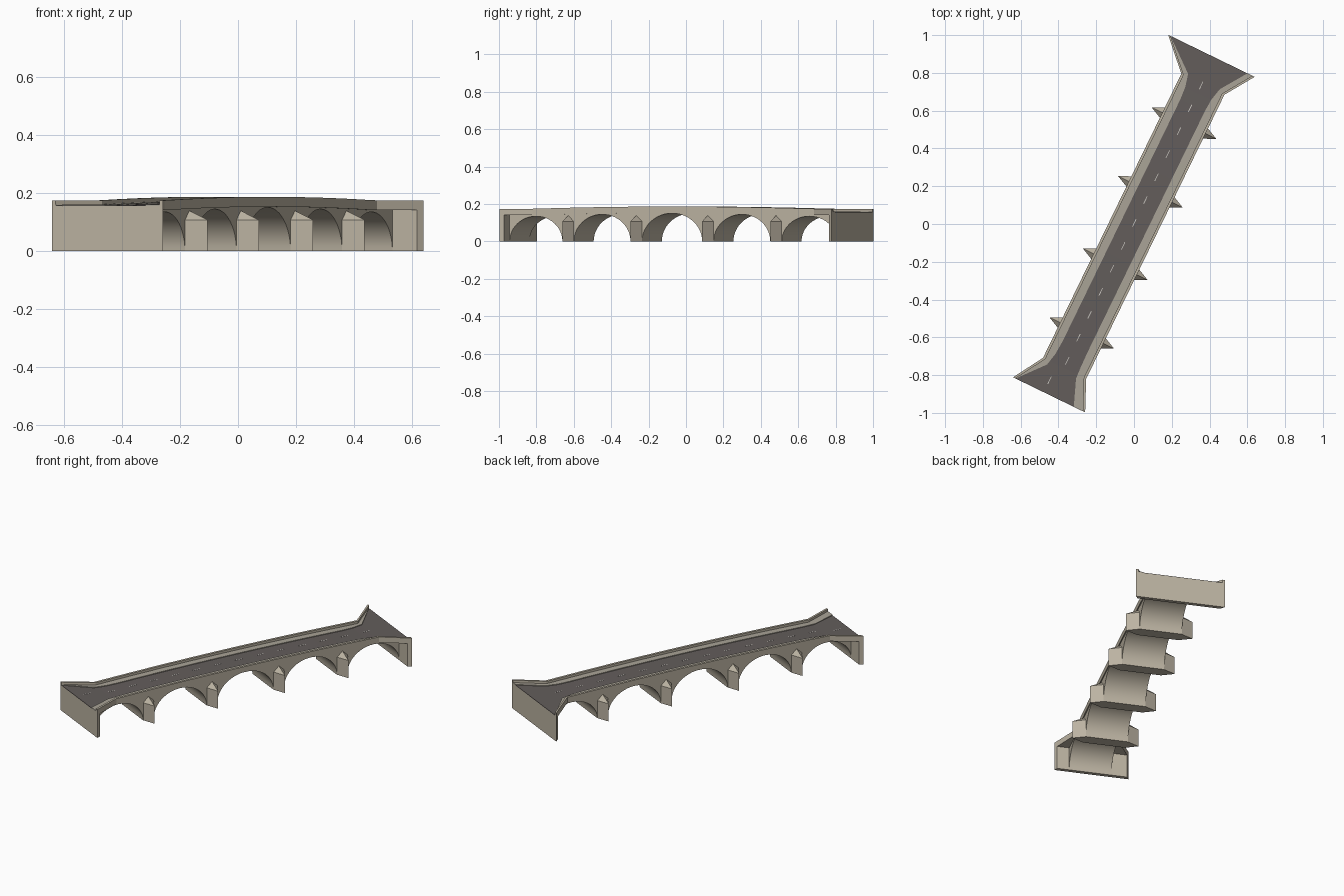
import bpy, bmesh, math
from mathutils import Matrix

if "Cube" in bpy.data.objects:
    bpy.data.objects.remove(bpy.data.objects["Cube"])

# Local frame: s runs along the bridge, t runs across it; rotated into place
ROT = Matrix.Rotation(math.radians(-25.95), 4, 'Z')
S0, S1 = -1.01, 0.98          # ends of the deck
F0, F1 = -0.848, 0.825        # where the flared approaches begin
MID = -0.018
T0 = 0.004                    # across-centre


def mat(name, col):
    m = bpy.data.materials.new(name)
    m.diffuse_color = (*col, 1)
    m.use_nodes = True
    m.node_tree.nodes["Principled BSDF"].inputs["Base Color"].default_value = m.diffuse_color
    return m


STONE = mat("stone", (0.50, 0.45, 0.36))
PAVING = mat("paving", (0.40, 0.37, 0.31))
ASPHALT = mat("asphalt", (0.125, 0.11, 0.105))
PAINT = mat("paint", (0.6, 0.58, 0.54))


def finish(name, bm, material, smooth=False):
    bmesh.ops.recalc_face_normals(bm, faces=bm.faces)
    bm.transform(ROT)
    me = bpy.data.meshes.new(name)
    bm.to_mesh(me)
    bm.free()
    me.materials.append(material)
    ob = bpy.data.objects.new(name, me)
    bpy.context.collection.objects.link(ob)
    if smooth:
        bpy.context.view_layer.objects.active = ob
        ob.select_set(True)
        bpy.ops.object.shade_smooth_by_angle(angle=math.radians(30))
        ob.select_set(False)
    return ob


def loft(name, sections, material, smooth=False):
    """Skin a list of (s, [(t, z), ...]) closed sections."""
    bm = bmesh.new()
    rings = [[bm.verts.new((t, s, z)) for t, z in pts] for s, pts in sections]
    n = len(rings[0])
    for a, b in zip(rings, rings[1:]):
        for i in range(n):
            j = (i + 1) % n
            bm.faces.new((a[i], a[j], b[j], b[i]))
    bm.faces.new(rings[0])
    bm.faces.new(rings[-1])
    return finish(name, bm, material, smooth)


def lerp_table(s, table):
    for (a, va), (b, vb) in zip(table, table[1:]):
        if s <= b:
            k = max(0, (s - a) / (b - a))
            return va + (vb - va) * k
    return table[-1][1]


def road_z(s):
    k = min(1, abs(s - MID) / 0.82)
    return 0.157 + 0.012 * (1 - k * k)


# Plan outlines: outer edge and kerb line on each side
HALF = 0.127
OUTER = {-1: [(S0, -0.221), (F0, T0 - HALF), (F1, T0 - HALF), (S1, -0.276)],
         1: [(S0, 0.204), (F0, T0 + HALF), (F1, T0 + HALF), (S1, 0.234)]}
KERB = {-1: [(S0, -0.206), (-0.87, -0.088), (-0.80, -0.073), (-0.72, -0.068),
             (0.70, -0.068), (0.77, -0.073), (0.84, -0.09), (S1, -0.262)],
        1: [(S0, 0.137), (-0.87, 0.082), (-0.80, 0.078), (-0.72, 0.076),
            (0.70, 0.076), (0.77, 0.08), (0.84, 0.096), (S1, 0.191)]}
PARAPET = 0.014

stations = [S0, -0.93, -0.87, F0, -0.80, -0.72] \
    + [-0.6 + 0.1 * i for i in range(13)] + [0.70, 0.77, F1, 0.84, 0.90, S1]


def box(a, b, lo, hi):
    return [(a, lo), (b, lo), (b, hi), (a, hi)]


# Deck slab and road surface
loft("deck_slab", [(s, box(lerp_table(s, OUTER[-1]), lerp_table(s, OUTER[1]),
                           road_z(s) - 0.016, road_z(s) - 0.002)) for s in stations], STONE)
loft("road", [(s, box(lerp_table(s, KERB[-1]), lerp_table(s, KERB[1]),
                      road_z(s) - 0.003, road_z(s))) for s in stations], ASPHALT)

# Walkways and parapets on both sides
for side, label in ((-1, "left"), (1, "right")):
    walk, para = [], []
    for s in stations:
        o, k, z = lerp_table(s, OUTER[side]), lerp_table(s, KERB[side]), road_z(s)
        inner = o - side * PARAPET
        walk.append((s, box(k, inner, z - 0.003, z + 0.004)))
        para.append((s, box(inner, o, z - 0.003, z + 0.018)))
    loft(label + "_walkway", walk, PAVING)
    loft(label + "_parapet", para, STONE)

# Arched body: piers and elliptical barrel vaults in one loft
PIERS = [-0.640, -0.235, 0.191, 0.596]
PW = 0.034
BODY = 0.121
W0, W1 = S0 + 0.022, S1 - 0.022
bounds = [W0] + [x for p in PIERS for x in (p - PW, p + PW)] + [W1]
rises = [0.135, 0.145, 0.151, 0.145, 0.135]
sections = []
for i, rise in enumerate(rises):
    a, b = bounds[2 * i], bounds[2 * i + 1]
    for j in range(25):
        ang = math.pi * j / 24
        s = (a + b) / 2 - (b - a) / 2 * math.cos(ang)
        zb = max(0, rise * math.sin(ang))
        sections.append((s, box(T0 - BODY, T0 + BODY, zb, road_z(s) - 0.008)))
loft("arches", sections, STONE, smooth=True)

# End walls spanning the full flared width
for label, a, b in (("front", S0, W0), ("back", W1, S1)):
    loft(label + "_end_wall",
         [(s, box(lerp_table(s, OUTER[-1]), lerp_table(s, OUTER[1]), 0, road_z(s) - 0.004))
          for s in (a, b)], STONE)

# Pointed cutwaters with sloped caps on both sides of each pier
for i, p in enumerate(PIERS):
    for side, label in ((-1, "left"), (1, "right")):
        bm = bmesh.new()
        base, tip = T0 + side * (BODY - 0.002), T0 + side * 0.19
        plan = [(base, p - PW), (tip, p), (base, p + PW)]
        lo = [bm.verts.new((t, s, 0)) for t, s in plan]
        hi = [bm.verts.new((t, s, 0.108)) for t, s in plan]
        apex = bm.verts.new((base, p, 0.14))
        bm.faces.new(lo)
        for j in range(3):
            k = (j + 1) % 3
            bm.faces.new((lo[j], lo[k], hi[k], hi[j]))
            bm.faces.new((hi[j], hi[k], apex))
        finish(f"{label}_cutwater_{i + 1}", bm, STONE)

# Dashed centre line
for i in range(14):
    s = -0.94 + 0.135 * i
    t = -0.04 if i == 0 else -0.001
    loft(f"lane_dash_{i + 1}",
         [(q, box(t - 0.002, t + 0.002, road_z(q) - 0.001, road_z(q) + 0.0008))
          for q in (s - 0.022, s + 0.022)], PAINT)
